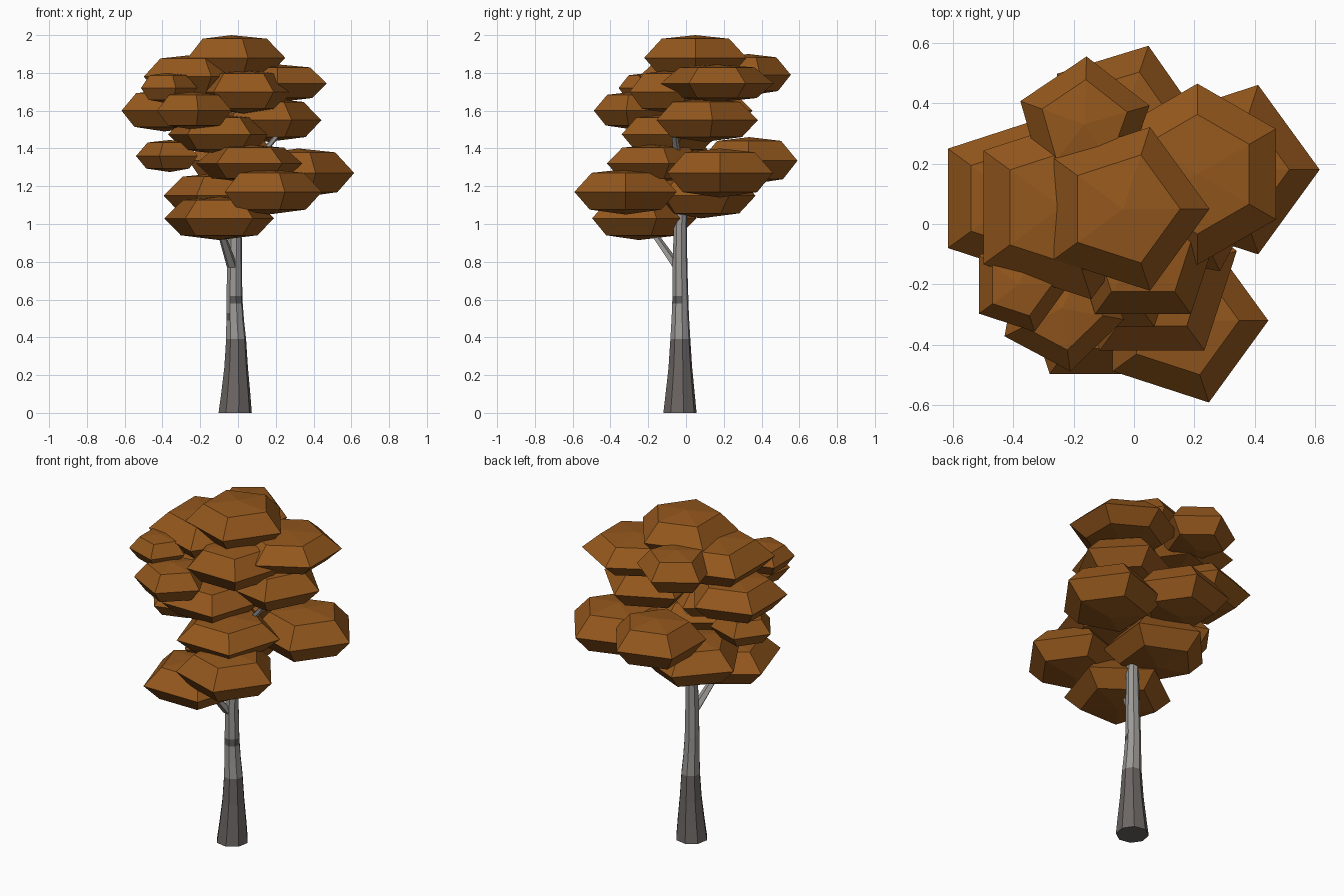
import bpy, bmesh, math
from mathutils import Vector

if "Cube" in bpy.data.objects:
    bpy.data.objects.remove(bpy.data.objects["Cube"])


def material(name, rgb):
    m = bpy.data.materials.new(name)
    m.diffuse_color = (*rgb, 1)
    m.use_nodes = True
    m.node_tree.nodes["Principled BSDF"].inputs["Base Color"].default_value = m.diffuse_color
    return m


LEAF = material("autumn leaf brown", (0.295, 0.096, 0.012))
BARK = material("pale grey bark", (0.33, 0.32, 0.305))
BASE = material("dark grey bark", (0.15, 0.134, 0.127))
MARK = material("bark mark grey", (0.11, 0.105, 0.10))


def loft(name, rings, sides, rot, mats, bottom=None, top=None, rule=None):
    """Skin horizontal rings (x, y, z, radius); ends are flat caps or points."""
    bm = bmesh.new()
    loops = []
    for x, y, z, r in rings:
        loops.append([bm.verts.new((x + r * math.cos(rot + math.tau * i / sides),
                                    y + r * math.sin(rot + math.tau * i / sides), z))
                      for i in range(sides)])
    for a, b in zip(loops, loops[1:]):
        for i in range(sides):
            j = (i + 1) % sides
            bm.faces.new((a[i], a[j], b[j], b[i]))
    for loop, tip in ((loops[0][::-1], bottom), (loops[-1], top)):
        if tip is None:
            bm.faces.new(loop)
        else:
            v = bm.verts.new(tip)
            for i in range(sides):
                bm.faces.new((loop[i], loop[(i + 1) % sides], v))
    bm.normal_update()
    if rule:
        for f in bm.faces:
            f.material_index = rule(f)
    me = bpy.data.meshes.new(name)
    bm.to_mesh(me)
    bm.free()
    for m in mats:
        me.materials.append(m)
    ob = bpy.data.objects.new(name, me)
    bpy.context.collection.objects.link(ob)
    return ob


# trunk: dark foot, pale upper part, two dark bark marks
def trunk_colour(f):
    z = f.calc_center_median().z
    ang = math.degrees(math.atan2(f.normal.y, f.normal.x))
    if z < 0.39:
        return 1
    if 0.58 < z < 0.62 and -115 < ang < 0:
        return 2
    if 0.49 < z < 0.53 and -160 < ang < -110:
        return 2
    return 0


trunk = [(-0.015, -0.032, 0, 0.09), (-0.012, -0.031, 0.10, 0.079),
         (-0.01, -0.03, 0.24, 0.064), (-0.01, -0.03, 0.39, 0.054),
         (-0.015, -0.03, 0.49, 0.048), (-0.016, -0.03, 0.53, 0.046),
         (-0.018, -0.03, 0.58, 0.044), (-0.019, -0.03, 0.62, 0.043),
         (-0.018, -0.032, 0.78, 0.040), (-0.015, -0.03, 1.0, 0.035),
         (-0.01, -0.01, 1.4, 0.026), (-0.02, 0.03, 1.82, 0.015)]
loft("trunk", trunk, 8, math.radians(12), [BARK, BASE, MARK], rule=trunk_colour)

# branches: tapered tubes from the trunk into the leaf clumps
branches = [((-0.03, -0.045, 0.77), (-0.11, -0.22, 1.02)),
            ((0.0, -0.03, 1.22), (0.20, -0.06, 1.46))]
for n, (a, b) in enumerate(branches):
    a, b = Vector(a), Vector(b)
    rings = [(*a.lerp(b, t), 0.030 - 0.012 * t) for t in (0, 0.5, 1)]
    loft(f"branch_{n + 1}", rings, 5, 0.3, [BARK])

# leaf clumps: x, y, widest height, radius, half height, rotation in degrees
# (five-sided unless a seventh value gives the number of sides)
clumps = [
    (-0.035, 0.05, 1.88, 0.285, 0.12, 0),
    (-0.24, 0.055, 1.78, 0.32, 0.115, 0),
    (0.21, 0.165, 1.745, 0.30, 0.10, 30, 6),
    (-0.04, 0.335, 1.335, 0.27, 0.125, 71),
    (-0.165, 0.33, 1.79, 0.225, 0.11, 88),
    (-0.38, -0.20, 1.72, 0.165, 0.08, 0),
    (-0.39, 0.085, 1.60, 0.28, 0.11, 0),
    (-0.24, -0.28, 1.60, 0.21, 0.10, 62),
    (0.03, -0.08, 1.70, 0.27, 0.115, 18),
    (-0.10, -0.11, 1.475, 0.285, 0.105, 18),
    (0.06, -0.18, 1.32, 0.295, 0.10, 18),
    (0.16, 0.10, 1.55, 0.285, 0.115, 8),
    (0.32, 0.18, 1.27, 0.295, 0.13, 0),
    (0.16, -0.32, 1.17, 0.285, 0.12, 0),
    (-0.10, -0.25, 1.03, 0.305, 0.115, 18),
    (-0.10, 0.08, 1.15, 0.295, 0.12, 30),
    (-0.36, -0.03, 1.36, 0.18, 0.085, 36),
]
for n, (x, y, z, r, h, rot, *sides) in enumerate(clumps):
    rings = [(x, y, z - 0.78 * h, 0.70 * r), (x, y, z, r), (x, y, z + 0.84 * h, 0.66 * r)]
    loft(f"leaf_clump_{n + 1}", rings, sides[0] if sides else 5, math.radians(rot), [LEAF],
         bottom=(x, y, z - h), top=(x, y, z + h))
